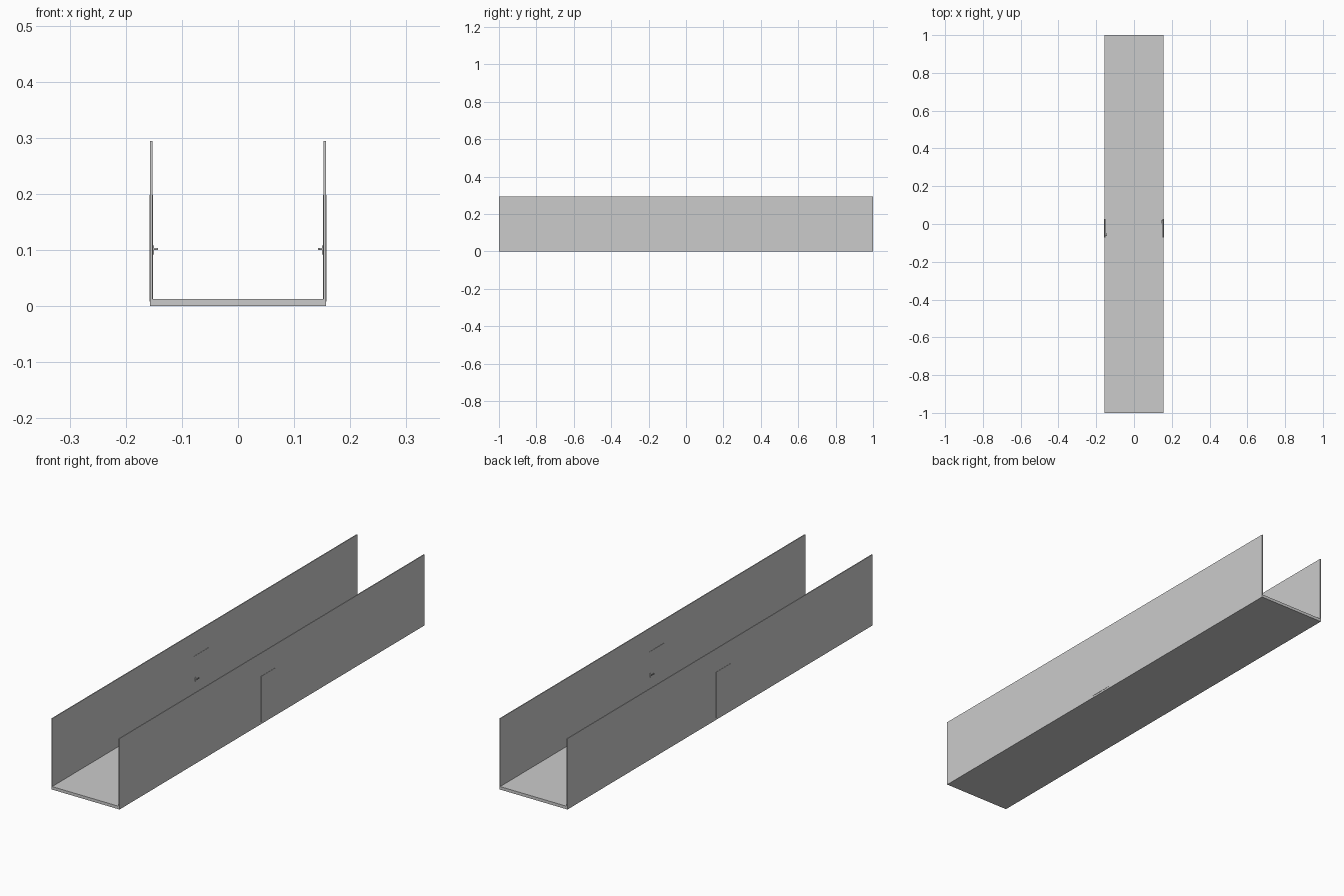
import bpy, math

if "Cube" in bpy.data.objects:
    bpy.data.objects.remove(bpy.data.objects["Cube"])

WALL_OUT, WALL_IN = 0.1565, 0.1525   # wall faces, distance from the centre
FLOOR_TOP, WALL_TOP = 0.0125, 0.294
DOOR_Y = (-0.072, 0.026)


def box(name, x, y, z):
    """Axis-aligned box from three (low, high) ranges."""
    bpy.ops.mesh.primitive_cube_add(size=1, location=[(a + b) / 2 for a, b in (x, y, z)])
    ob = bpy.context.object
    ob.name = name
    ob.scale = [abs(b - a) for a, b in (x, y, z)]
    bpy.ops.object.transform_apply(location=False, rotation=False, scale=True)
    return ob


def rod(name, x, y, z, radius):
    """Short cylinder running along x."""
    bpy.ops.mesh.primitive_cylinder_add(
        vertices=12, radius=radius, depth=abs(x[1] - x[0]),
        location=((x[0] + x[1]) / 2, y, z), rotation=(0, math.pi / 2, 0))
    ob = bpy.context.object
    ob.name = name
    bpy.ops.object.shade_smooth_by_angle()
    return ob


# Corridor floor between the walls
box("floor", (-WALL_IN, WALL_IN), (-1, 1), (0, FLOOR_TOP))

# Each side: long wall, slightly thicker door, inside lever handle
for side, label, handle_y, lever in ((-1, "left", -0.062, 1), (1, "right", 0.017, -1)):
    box(label + "_wall", (side * WALL_IN, side * WALL_OUT), (-1, 1), (0, WALL_TOP))
    box(label + "_door", (side * 0.1512, side * 0.1577), DOOR_Y, (0.008, 0.198))
    rod(label + "_handle_stem", (side * 0.1515, side * 0.144), handle_y, 0.102, 0.0018)
    box(label + "_handle_plate", (side * 0.1500, side * 0.1515),
        (handle_y - 0.003, handle_y + 0.003), (0.092, 0.108))
    ends = sorted((handle_y - lever * 0.002, handle_y + lever * 0.014))
    box(label + "_handle_lever", (side * 0.143, side * 0.1455), ends, (0.1, 0.104))
